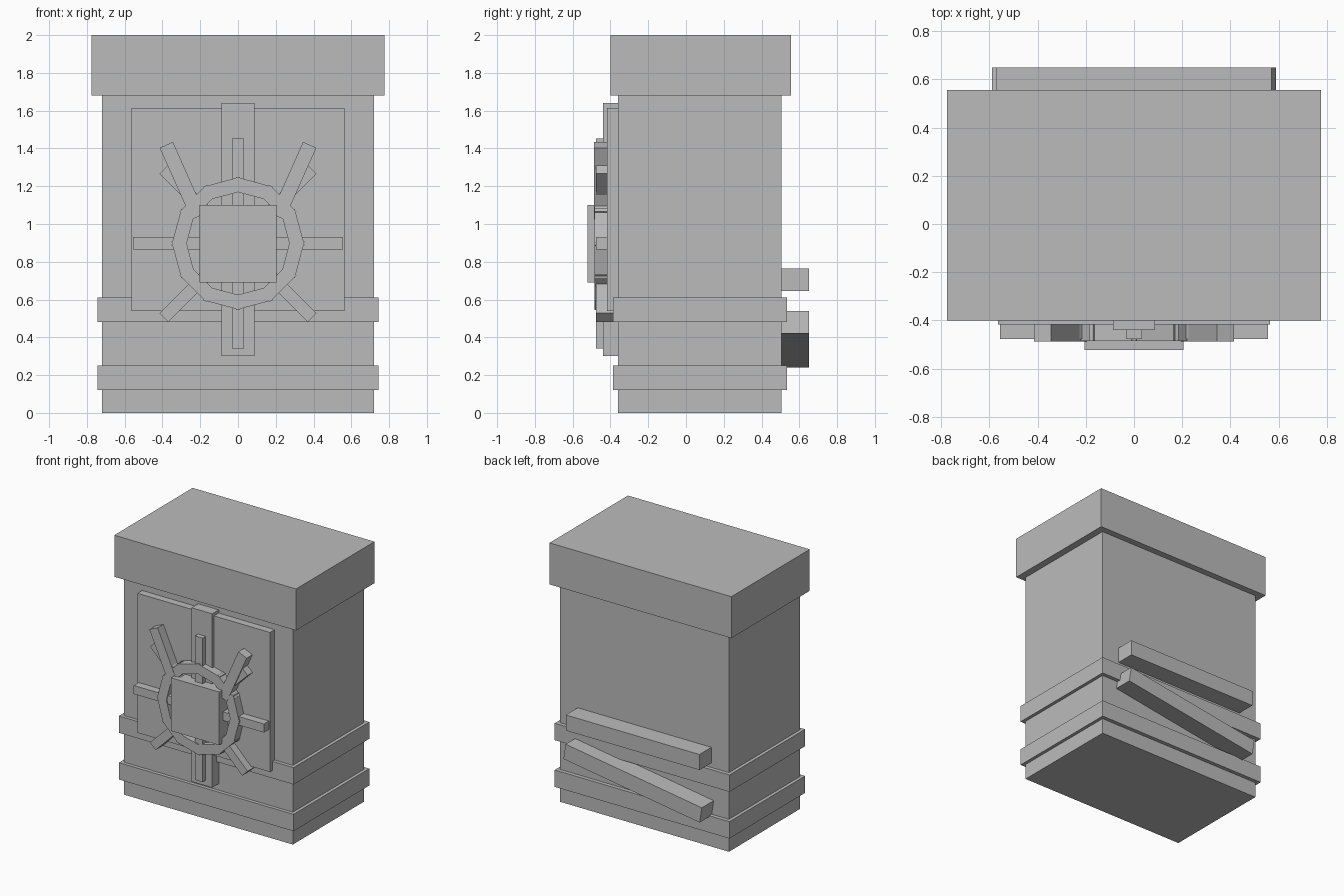
import bpy
from math import radians, sin, cos

cube = bpy.data.objects.get("Cube")
if cube:
    bpy.data.objects.remove(cube, do_unlink=True)

stone = bpy.data.materials.new("grey stone")
stone.use_nodes = True
GREY = (0.5, 0.5, 0.5, 1)
stone.diffuse_color = GREY
stone.node_tree.nodes["Principled BSDF"].inputs["Base Color"].default_value = GREY


def box(name, x, y, z, tilt=0):
    """Box from (min, max) ranges, turned about its own front-to-back axis."""
    ranges = (x, y, z)
    bpy.ops.mesh.primitive_cube_add(size=1, location=[(a + b) / 2 for a, b in ranges])
    ob = bpy.context.object
    ob.name = name
    ob.scale = [b - a for a, b in ranges]
    ob.rotation_euler.y = radians(tilt)
    ob.data.materials.append(stone)
    return ob


def bar(name, cx, cz, length, width, y, tilt):
    """Bar lying along x before it is tilted."""
    return box(name, (cx - length / 2, cx + length / 2), y,
               (cz - width / 2, cz + width / 2), tilt)


# Pillar, cap and the two bands
box("body", (-0.72, 0.72), (-0.36, 0.505), (0, 1.7))
box("cap", (-0.775, 0.775), (-0.40, 0.555), (1.68, 2.0))
for name, low, high in (("lower_band", 0.12, 0.25), ("upper_band", 0.48, 0.61)):
    box(name, (-0.745, 0.745), (-0.387, 0.535), (low, high))

# Front panel and upright strip
box("front_panel", (-0.565, 0.565), (-0.417, -0.34), (0.54, 1.615))
box("front_strip", (-0.088, 0.088), (-0.44, -0.34), (0.30, 1.64))

# Emblem: centre block, crossing spokes, ring of short bars
HUB = 0.897
box("centre_block", (-0.205, 0.205), (-0.522, -0.36), (0.69, 1.10))
for i in range(4):
    bar(f"spoke_{i}", 0, HUB, 1.11, 0.066, (-0.477, -0.36), i * 45)
for i in range(12):
    a = 15 + i * 30
    bar(f"ring_bar_{i}", 0.3 * cos(radians(a)), HUB + 0.3 * sin(radians(a)),
        0.2, 0.075, (-0.485, -0.40), 90 - a)
for name, side in (("left_horn", 1), ("right_horn", -1)):
    bar(name, side * 0.295, 1.229, 0.416, 0.077, (-0.487, -0.40), -side * 66)

# Two bars on the back, one sloping
bar("back_bar_level", 0, 0.705, 1.14, 0.12, (0.49, 0.65), 0)
bar("back_bar_sloping", 0, 0.39, 1.175, 0.12, (0.49, 0.65), -8.8)
